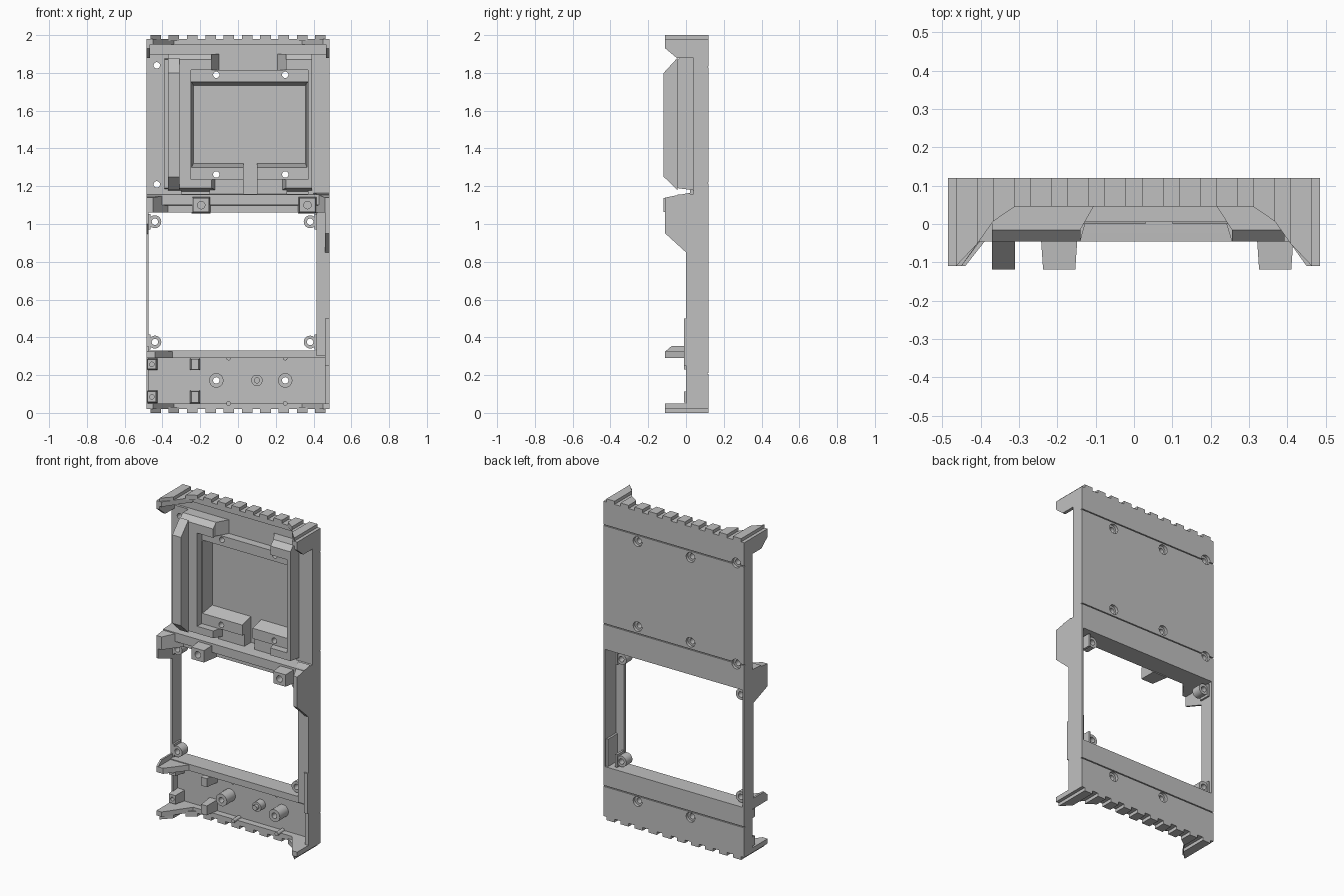
import bpy, bmesh, math
from mathutils import Matrix, Vector

cube = bpy.data.objects.get("Cube")
if cube:
    bpy.data.objects.remove(cube, do_unlink=True)

grey = bpy.data.materials.new("plain grey")
grey.use_nodes = True
colour = (0.53, 0.53, 0.53, 1)
grey.diffuse_color = colour
grey.node_tree.nodes["Principled BSDF"].inputs["Base Color"].default_value = colour

BACK, INNER, FLOOR, W = 0.12, 0.1, 0.085, 0.485
parts = []


def finish(name, bm):
    bmesh.ops.recalc_face_normals(bm, faces=bm.faces)
    mesh = bpy.data.meshes.new(name)
    bm.to_mesh(mesh)
    bm.free()
    ob = bpy.data.objects.new(name, mesh)
    bpy.context.collection.objects.link(ob)
    mesh.materials.append(grey)
    parts.append(ob)
    return ob


def block(name, x0, x1, z0, z1, front, back=INNER, l=0, r=0, b=0, t=0):
    """Box whose front face can be inset on each side to make sloped flanks."""
    bm = bmesh.new()
    bmesh.ops.create_cube(bm, size=1)
    for v in bm.verts:
        s = v.co.y < 0
        v.co = Vector((x1 - r * s if v.co.x > 0 else x0 + l * s,
                       front if s else back,
                       z1 - t * s if v.co.z > 0 else z0 + b * s))
    return finish(name, bm)


def prism(name, pts, axis, lo, hi):
    """Extrude a profile: (x, y) points along z, or (y, z) points along x."""
    bm = bmesh.new()
    place = (lambda p: (p[0], p[1], lo)) if axis == "z" else (lambda p: (lo, p[0], p[1]))
    face = bm.faces.new([bm.verts.new(place(p)) for p in pts])
    new = bmesh.ops.extrude_face_region(bm, geom=[face])["geom"]
    d = hi - lo
    bmesh.ops.translate(bm, verts=[g for g in new if isinstance(g, bmesh.types.BMVert)],
                        vec=(0, 0, d) if axis == "z" else (d, 0, 0))
    return finish(name, bm)


def add_rod(bm, x, z, r, y0, y1, sides=24):
    m = Matrix.Translation((x, (y0 + y1) / 2, z)) @ Matrix.Rotation(math.pi / 2, 4, "X")
    bmesh.ops.create_cone(bm, cap_ends=True, segments=sides, radius1=r, radius2=r,
                          depth=y1 - y0, matrix=m)


def rod(name, x, z, r, y0, y1):
    bm = bmesh.new()
    add_rod(bm, x, z, r, y0, y1)
    return finish(name, bm)


def rim_front(x):
    """Front depth of the end rims: shallow in the middle, flared at the sides."""
    return max(-0.11, min(0.045, 0.045 - (abs(x) - 0.34) * 1.41))


drilled = []

# Back plates and thin rails around the window
drilled.append(block("upper_plate", -W, W, 1.06, 1.975, FLOOR, BACK))
drilled.append(block("lower_plate", -W, W, 0.025, 0.33, FLOOR, BACK))
block("right_rail", 0.473, W, 0.3, 1.1, 0.0, BACK)
block("right_rail_flange", 0.415, W, 0.3, 1.1, 0.0, 0.015)
block("left_rail", -W, -0.473, 0.3, 1.1, 0.03, BACK)
block("window_sill", -W, W, 0.29, 0.33, 0.01)

# Toothed end rims with flared corners
outline = [(-W, BACK), (-W, -0.11), (-0.45, -0.11), (-0.34, 0.045)]
outline += [(-x, y) for x, y in reversed(outline)]
prism("top_rim", outline, "z", 1.95, 1.98)
prism("bottom_rim", outline, "z", 0.02, 0.05)
for i in range(10):
    c = -0.436 + i * 0.0969
    a, b = c - 0.028, c + 0.028
    tooth = [(a, BACK), (a, rim_front(a)), (b, rim_front(b)), (b, BACK)]
    prism("top_tooth", tooth, "z", 1.97, 2.0)
    prism("bottom_tooth", tooth, "z", 0.0, 0.03)
for s in (-1, 1):
    lo, hi = sorted((s * W, s * 0.465))
    prism("top_corner_fin", [(INNER, 1.955), (-0.11, 1.955), (-0.11, 1.93), (-0.05, 1.88),
                             (INNER, 1.88)], "x", lo, hi)

# Raised frame of the upper bay
drilled.append(block("upper_side_floor", -W, -0.3, 1.16, 1.9, 0.04))
block("right_side_floor", 0.37, W, 1.16, 1.9, 0.04)
drilled.append(block("top_channel_floor", -W, W, 1.815, 1.96, 0.055))
block("frame_left", -0.37, -0.25, 1.17, 1.89, -0.045, b=0.02, t=0.02)
block("frame_left_step", -0.39, -0.36, 1.17, 1.89, 0.02, b=0.02, t=0.02)
block("frame_right", 0.37, 0.392, 1.17, 1.89, -0.045, b=0.02, t=0.02)
for name, x0, x1, l, r in (("left", -0.37, -0.1, 0, 0.04), ("right", 0.21, 0.392, 0.045, 0)):
    block("frame_top_" + name, x0, x1, 1.815, 1.9, -0.015, 0.055, l=l, r=r)
    block("frame_top_%s_crest" % name, x0 + l, x1 - r, 1.815, 1.9, -0.045, -0.015, t=0.03)
    block("frame_bottom_" + name, x0, x1, 1.17, 1.235, -0.045, l=l, r=r, b=0.02)
for x0, x1 in ((-0.15, 0.03), (0.1, 0.26)):
    block("frame_bottom_notch", x0, x1, 1.16, 1.235, 0.02)
block("left_ridge_crest", -0.37, -0.31, 1.18, 1.88, -0.118, -0.045, b=0.07, t=0.08)

# Mounting strips and rounded lips inside the bay
drilled.append(block("upper_strip", -0.25, 0.37, 1.728, 1.815, 0.005, b=0.025))
for name, x0, x1 in (("left", -0.25, 0.03), ("right", 0.1, 0.37)):
    drilled.append(block("lower_strip_" + name, x0, x1, 1.235, 1.325, 0.0, t=0.025))
block("bay_lip_left", -0.25, -0.235, 1.3, 1.75, 0.0, r=0.01)
block("bay_lip_right", 0.355, 0.37, 1.3, 1.75, 0.0, l=0.01)

# Middle crossbar with its sockets
prism("crossbar", [(BACK, 1.06), (-0.005, 1.06), (-0.005, 1.098), (-0.045, 1.1),
                   (-0.045, 1.155), (0.05, 1.16), (BACK, 1.16)], "x", -W, W)
for x in (-0.195, 0.368):
    drilled.append(block("socket_block", x - 0.05, x + 0.05, 1.055, 1.145, -0.118, 0.0,
                         l=0.008, r=0.008, b=0.008, t=0.008))

# Side flares: a wide wedge with a thin fin running along the outer edge
block("left_mid_flare", -W, -0.33, 1.06, 1.16, -0.11, 0.05, r=0.12, t=0.02)
block("left_mid_fin", -W, -0.473, 0.94, 1.1, -0.11, 0.05, b=0.06)
block("right_mid_flare", 0.4, W, 1.06, 1.165, -0.11, 0.02, l=0.06, t=0.025)
block("right_mid_fin", 0.46, W, 0.85, 1.1, -0.11, 0.0, b=0.1)
block("lower_left_flare", -W, -0.33, 0.29, 0.325, -0.11, 0.03, r=0.11)
prism("lower_left_fin", [(INNER, 0.29), (-0.11, 0.29), (-0.11, 0.325), (-0.075, 0.355),
                         (INNER, 0.355)], "x", -W, -0.473)

# Lower bay walls, clips and posts
block("lower_right_wall", 0.46, W, 0.03, 0.5, 0.0, 0.11)
block("lower_right_ledge", 0.46, W, 0.25, 0.5, -0.01)
block("lower_left_wall", -W, -0.475, 0.03, 0.3, 0.04)
for z0, z1 in ((0.05, 0.12), (0.225, 0.29)):
    drilled.append(block("outer_clip", -W, -0.425, z0, z1, 0.005,
                         l=0.005, r=0.01, b=0.008, t=0.008))
    block("inner_clip", -0.255, -0.2, z0, z1, -0.01, l=0.008, r=0.008, b=0.006, t=0.006)
for x in (-0.115, 0.25):
    drilled.append(rod("tall_post", x, 0.172, 0.038, 0.0, INNER))
rod("short_post", 0.1, 0.172, 0.03, 0.04, INNER)
rod("short_post_tip", 0.1, 0.172, 0.016, 0.02, INNER)
for x in (-0.05, 0.25):
    for z in (0.05, 0.29):
        rod("edge_nub", x, z, 0.012, 0.02, INNER)

# Screw bosses at the window corners
bosses = [(x, z) for x in (-0.44, 0.382) for z in (0.375, 1.012)]
for x, z in bosses:
    drilled.append(rod("window_boss", x, z, 0.034, 0.03, 0.09))
    s = -1 if x < 0 else 1
    lo, hi = sorted((x + s * 0.022, x + s * 0.036))
    block("boss_web", lo, hi, z - 0.04, z + 0.04, 0.03)

# Cutters: through holes, back counterbores, sockets and back grooves
through, bores = bmesh.new(), bmesh.new()
screws = [(x, z) for x in (-0.115, 0.25) for z in (0.172, 1.262, 1.79)]
screws += [(-0.43, 1.21), (-0.43, 1.84)]
for x, z in screws + bosses:
    add_rod(through, x, z, 0.017, -0.06, 0.2, 16)
for x in (-0.195, 0.368):
    add_rod(through, x, 1.1, 0.02, -0.2, -0.07, 16)
for z in (0.085, 0.257):
    add_rod(through, -0.456, z, 0.012, -0.05, 0.035, 16)
for x, z in screws:
    add_rod(bores, x, z, 0.03, 0.102, 0.2)
grooves = bmesh.new()
for z in (0.208, 1.217, 1.832):
    m = Matrix.Translation((0, BACK, z)) @ Matrix.Diagonal((2, 0.014, 0.006, 1))
    bmesh.ops.create_cube(grooves, size=1, matrix=m)
cutters = [finish(n, bm) for n, bm in
           (("hole_cutter", through), ("bore_cutter", bores), ("groove_cutter", grooves))]
for ob in drilled:
    for c in cutters:
        mod = ob.modifiers.new("cut", "BOOLEAN")
        mod.operation, mod.solver, mod.object = "DIFFERENCE", "EXACT", c
    bpy.context.view_layer.objects.active = ob
    for mod in list(ob.modifiers):
        bpy.ops.object.modifier_apply(modifier=mod.name)
for c in cutters:
    parts.remove(c)
    bpy.data.objects.remove(c, do_unlink=True)

# Smooth the round parts, keep every edge sharp
bpy.ops.object.select_all(action="DESELECT")
for ob in parts:
    ob.select_set(True)
bpy.context.view_layer.objects.active = parts[0]
bpy.ops.object.shade_smooth_by_angle(angle=math.radians(30))
